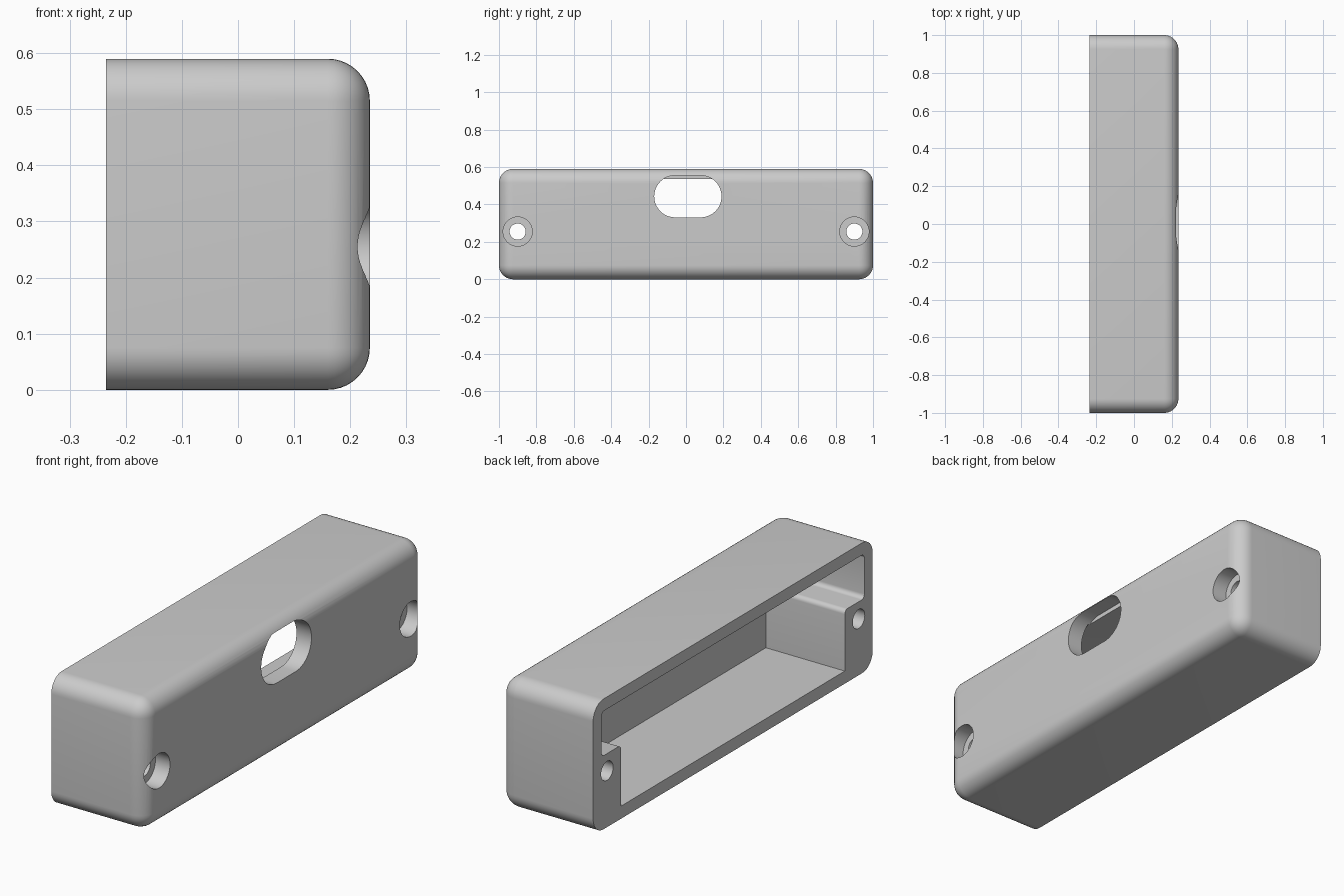
import bpy, bmesh, math
from mathutils import Matrix, Vector

default = bpy.data.objects.get("Cube")
if default:
    bpy.data.objects.remove(default, do_unlink=True)

BACK, FRONT, HEIGHT = -0.235, 0.235, 0.59
INNER = 0.16          # inside of the front wall
SCREW_Y, SCREW_Z = 0.9, 0.255

grey = bpy.data.materials.new("plain grey")
grey.use_nodes = True
grey.diffuse_color = (0.6, 0.6, 0.6, 1)
grey.node_tree.nodes["Principled BSDF"].inputs["Base Color"].default_value = (0.6, 0.6, 0.6, 1)


def finish(name, bm):
    bmesh.ops.recalc_face_normals(bm, faces=bm.faces)
    mesh = bpy.data.meshes.new(name)
    bm.to_mesh(mesh)
    bm.free()
    mesh.materials.append(grey)
    obj = bpy.data.objects.new(name, mesh)
    bpy.context.collection.objects.link(obj)
    return obj


def prism(name, outline, x0, x1, radius=0, segments=1, pick=None):
    """Extrude a (y, z) outline along x, then round the picked edges."""
    bm = bmesh.new()
    face = bm.faces.new([bm.verts.new((x0, y, z)) for y, z in outline])
    ext = bmesh.ops.extrude_face_region(bm, geom=[face])
    moved = [v for v in ext["geom"] if isinstance(v, bmesh.types.BMVert)]
    bmesh.ops.translate(bm, verts=moved, vec=(x1 - x0, 0, 0))
    if pick:
        edges = [e for e in bm.edges if pick(*[v.co for v in e.verts])]
        bmesh.ops.bevel(bm, geom=edges, offset=radius, segments=segments,
                        profile=0.5, affect='EDGES', clamp_overlap=False)
    return finish(name, bm)


def cylinder(name, radius, y, z, x0, x1):
    bm = bmesh.new()
    place = Matrix.Translation(((x0 + x1) / 2, y, z)) @ Matrix.Rotation(math.pi / 2, 4, 'Y')
    bmesh.ops.create_cone(bm, cap_ends=True, segments=48, radius1=radius,
                          radius2=radius, depth=x1 - x0, matrix=place)
    return finish(name, bm)


def along_x(a, b):
    return abs(a.x - b.x) > 0.01


# Outer shell: every edge rounded except around the open back
shell = prism("enclosure_shell", [(-1, 0), (1, 0), (1, HEIGHT), (-1, HEIGHT)],
              BACK, FRONT, 0.075, 10, lambda a, b: max(a.x, b.x) > 0)

# Cavity, narrowed low down by a screw post at each end
half = [(0.8, 0.057), (0.8, 0.333), (0.94, 0.333), (0.94, 0.535)]
outline = half + [(-y, z) for y, z in reversed(half)]
cutters = [prism("cavity_cutter", outline, BACK - 0.1, INNER, 0.02, 6,
                 lambda a, b: along_x(a, b) and a.z > 0.1)]

# Rounded slot through the front wall
angles = [math.radians(-90 + i * 7.5) for i in range(25)]
arc = [(0.068 + 0.112 * math.cos(t), 0.443 + 0.112 * math.sin(t)) for t in angles]
slot = [(0.01 + y, z) for y, z in arc] + [(0.01 - y, z) for y, z in reversed(arc)]
cutters.append(prism("slot_cutter", slot, INNER - 0.008, FRONT + 0.1))

# Counterbored screw holes through both posts
for side in (-1, 1):
    cutters.append(cylinder("screw_hole_cutter", 0.043, side * SCREW_Y, SCREW_Z,
                            BACK - 0.1, FRONT + 0.1))
    cutters.append(cylinder("counterbore_cutter", 0.078, side * SCREW_Y, SCREW_Z,
                            INNER + 0.002, FRONT + 0.1))

# Cut the shell, then drop the cutters
for cutter in cutters:
    cutter.hide_render = True
    mod = shell.modifiers.new(cutter.name, 'BOOLEAN')
    mod.operation = 'DIFFERENCE'
    mod.solver = 'EXACT'
    mod.object = cutter

bpy.context.view_layer.update()
evaluated = shell.evaluated_get(bpy.context.evaluated_depsgraph_get())
cut_mesh = bpy.data.meshes.new_from_object(evaluated)
shell.modifiers.clear()
shell.data = cut_mesh
cut_mesh.name = "enclosure_shell"
cut_mesh.materials.clear()
cut_mesh.materials.append(grey)
for poly in cut_mesh.polygons:
    poly.material_index = 0
for cutter in cutters:
    bpy.data.objects.remove(cutter, do_unlink=True)

# Smooth the rounded edges, keep the cut edges crisp
bpy.ops.object.select_all(action='DESELECT')
shell.select_set(True)
bpy.context.view_layer.objects.active = shell
bpy.ops.object.shade_smooth_by_angle(angle=math.radians(30))
